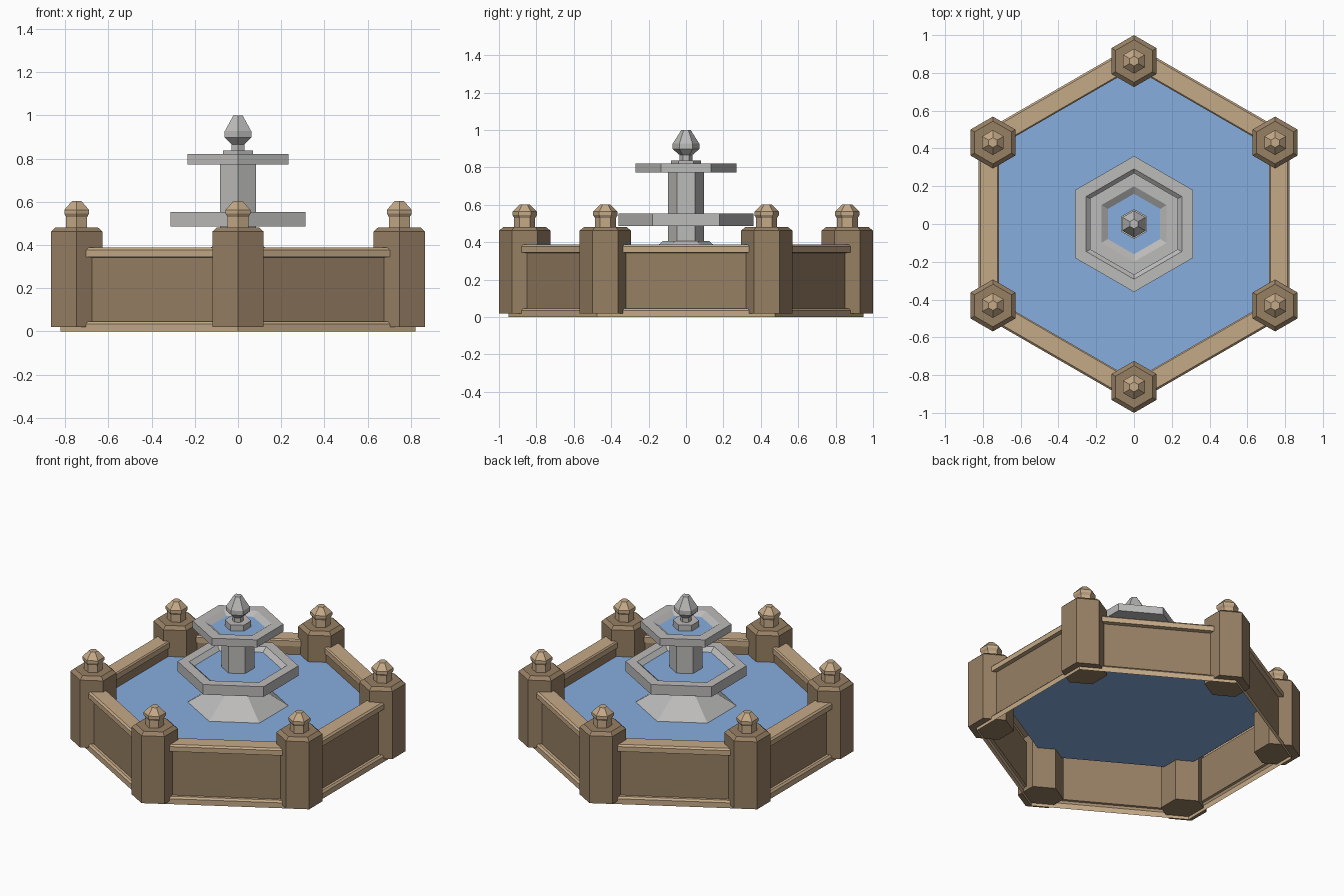
import bpy, bmesh, math

if "Cube" in bpy.data.objects:
    bpy.data.objects.remove(bpy.data.objects["Cube"])

C30 = math.cos(math.radians(30))


def mat(name, rgb):
    m = bpy.data.materials.new(name)
    m.diffuse_color = (*rgb, 1)
    m.use_nodes = True
    m.node_tree.nodes["Principled BSDF"].inputs["Base Color"].default_value = m.diffuse_color
    return m


TAN = mat("light tan stone", (0.56, 0.40, 0.245))
BROWN = mat("brown stone", (0.31, 0.215, 0.127))
GREY = mat("grey stone", (0.50, 0.495, 0.49))
WATER = mat("blue water", (0.245, 0.42, 0.74))


def hex_lathe(name, profile, material, center=(0, 0), caps=(True, True)):
    """Sweep a (corner radius, z) profile around six sides; caps = bottom, top."""
    bm = bmesh.new()
    rings = []
    for r, z in profile:
        rings.append([bm.verts.new((r * math.cos(math.radians(30 + 60 * k)),
                                    r * math.sin(math.radians(30 + 60 * k)), z))
                      for k in range(6)])
    for a, b in zip(rings, rings[1:]):
        for k in range(6):
            j = (k + 1) % 6
            bm.faces.new((a[k], a[j], b[j], b[k]))
    if caps[0] and len(rings) > 1:
        bm.faces.new(rings[0][::-1])
    if caps[1]:
        bm.faces.new(rings[-1])
    me = bpy.data.meshes.new(name)
    bm.to_mesh(me)
    bm.free()
    me.materials.append(material)
    ob = bpy.data.objects.new(name, me)
    ob.location = (*center, 0)
    bpy.context.collection.objects.link(ob)
    return ob


def wall_skin(name, profile, material):
    """Open wall skin; profile given by distance from centre to flat side."""
    return hex_lathe(name, [(d / C30, z) for d, z in profile], material, caps=(False, False))


# Basin wall: open-bottomed skin of base trim, panels, coping and inner face
wall_skin("base_trim", [(0.822, 0), (0.822, 0.035), (0.812, 0.047), (0.795, 0.047)], TAN)
wall_skin("wall_panels", [(0.795, 0.047), (0.795, 0.343)], BROWN)
wall_skin("wall_coping", [(0.795, 0.343), (0.822, 0.345), (0.822, 0.377), (0.812, 0.388),
                          (0.722, 0.388), (0.715, 0.38), (0.715, 0.345), (0.722, 0.343)], TAN)
wall_skin("inner_wall", [(0.722, 0.343), (0.722, 0.288)], BROWN)

# Corner posts with finials
for k in range(6):
    a = math.radians(30 + 60 * k)
    c = (0.8625 * math.cos(a), 0.8625 * math.sin(a))
    hex_lathe(f"corner_post_{k + 1}", [(0.1375, 0.02), (0.1375, 0.462), (0.113, 0.482)], BROWN, c)
    hex_lathe(f"post_finial_{k + 1}", [(0.056, 0.475), (0.056, 0.53), (0.066, 0.545),
                                       (0.066, 0.563), (0.026, 0.603)], TAN, c)

# Main pool surface
hex_lathe("pool_water", [(0.722 / C30, 0.288)], WATER)

# Central pedestal and column
hex_lathe("pedestal", [(0.30, 0.289), (0.135, 0.395), (0.125, 0.407)], GREY, caps=(False, True))
hex_lathe("column", [(0.097, 0.40), (0.097, 0.79)], GREY)

# Bowls with sloped inner rims, and their water
hex_lathe("lower_bowl", [(0.36, 0.487), (0.36, 0.553), (0.292, 0.553),
                         (0.255, 0.523), (0.255, 0.515)], GREY)
hex_lathe("lower_bowl_water", [(0.26, 0.527)], WATER)
hex_lathe("upper_bowl", [(0.27, 0.773), (0.27, 0.822), (0.20, 0.822),
                         (0.155, 0.795), (0.155, 0.785)], GREY)
hex_lathe("upper_bowl_water", [(0.161, 0.798)], WATER)

# Top finial on its flange
hex_lathe("top_flange", [(0.079, 0.785), (0.079, 0.837)], GREY)
hex_lathe("top_finial", [(0.034, 0.83), (0.034, 0.866), (0.071, 0.898),
                         (0.071, 0.927), (0.025, 1.0)], GREY)
